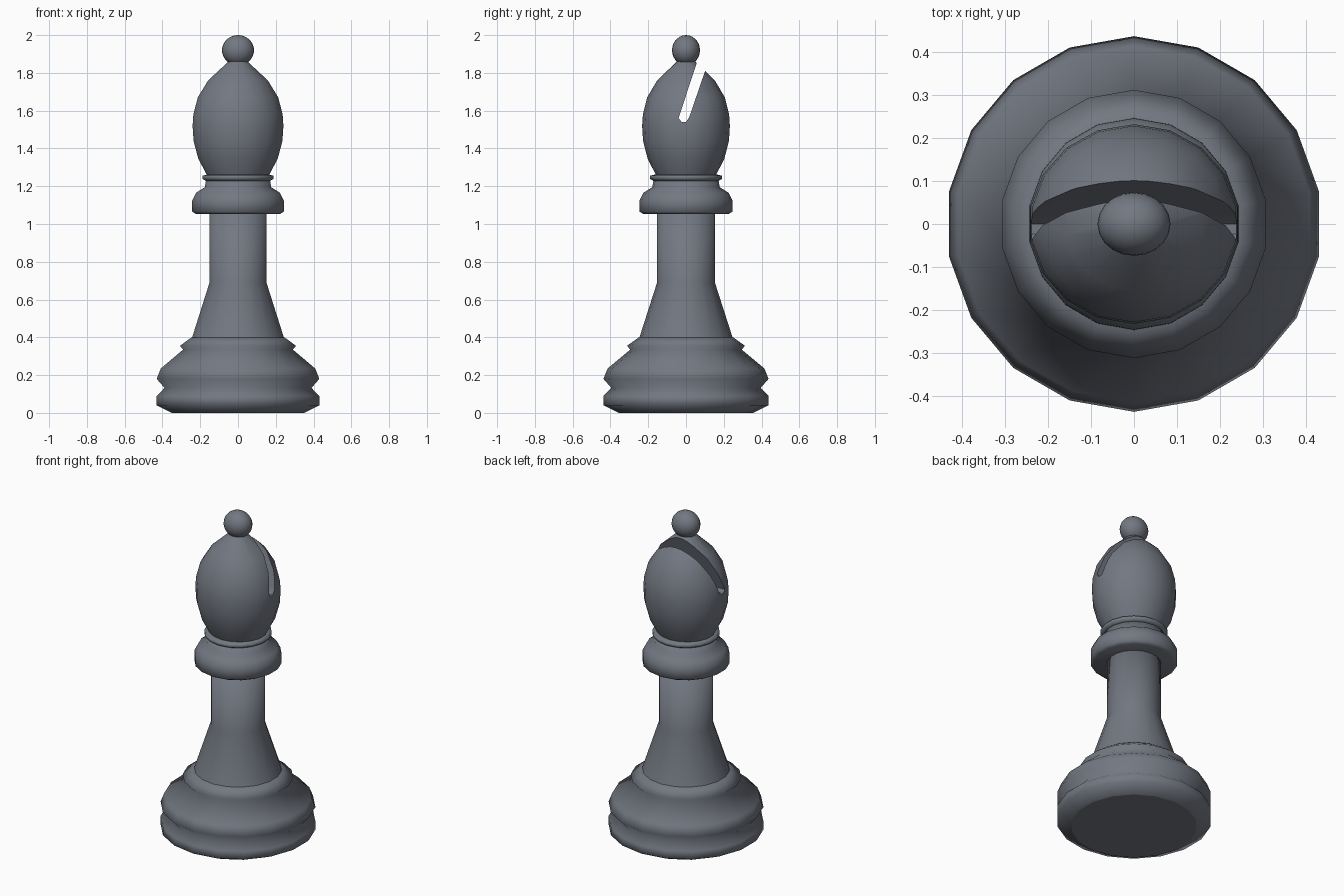
import bpy, bmesh, math

if "Cube" in bpy.data.objects:
    bpy.data.objects.remove(bpy.data.objects["Cube"])

SIDES = 18

# Dark slate colour
slate = bpy.data.materials.new("dark_slate")
slate.diffuse_color = (0.172, 0.188, 0.222, 1)
slate.use_nodes = True
slate.node_tree.nodes["Principled BSDF"].inputs["Base Color"].default_value = slate.diffuse_color


def finish(obj, angle):
    obj.data.materials.clear()
    obj.data.materials.append(slate)
    bpy.ops.object.select_all(action='DESELECT')
    obj.select_set(True)
    bpy.context.view_layer.objects.active = obj
    bpy.ops.object.shade_smooth_by_angle(angle=math.radians(angle))


def add_object(name, bm):
    bmesh.ops.recalc_face_normals(bm, faces=bm.faces[:])
    mesh = bpy.data.meshes.new(name)
    bm.to_mesh(mesh)
    bm.free()
    obj = bpy.data.objects.new(name, mesh)
    bpy.context.collection.objects.link(obj)
    return obj


def lathe(name, profile, sx=1.0, sy=1.0):
    """Turn (radius, height) points into a capped solid, one corner on +y."""
    bm = bmesh.new()
    rings = []
    for r, z in profile:
        ring = []
        for i in range(SIDES):
            a = math.pi / 2 + math.tau * i / SIDES
            ring.append(bm.verts.new((r * sx * math.cos(a), r * sy * math.sin(a), z)))
        rings.append(ring)
    for low, high in zip(rings, rings[1:]):
        for i in range(SIDES):
            j = (i + 1) % SIDES
            bm.faces.new((low[i], low[j], high[j], high[i]))
    bm.faces.new(rings[0][::-1])
    bm.faces.new(rings[-1])
    return add_object(name, bm)


# Stepped base, flared stem, collar
base = lathe("base", [(0.355, 0), (0.437, 0.04), (0.437, 0.09), (0.395, 0.132),
                      (0.437, 0.18), (0.415, 0.235), (0.295, 0.335), (0.312, 0.355),
                      (0.25, 0.40)])
stem = lathe("stem", [(0.248, 0.395), (0.153, 0.69), (0.153, 1.07)])
collar = lathe("collar", [(0.225, 1.053), (0.246, 1.065), (0.246, 1.125),
                          (0.226, 1.165), (0.178, 1.195), (0.172, 1.235)])
neck_ring = lathe("neck_ring", [(0.172, 1.228), (0.19, 1.238), (0.19, 1.256), (0.165, 1.262)])

# Mitre-shaped head
head = lathe("head", [(0.16, 1.255), (0.207, 1.345), (0.232, 1.44), (0.237, 1.52),
                      (0.233, 1.58), (0.21, 1.67), (0.156, 1.76), (0.05, 1.86)],
             1.03, 0.98)

# Slanted slot with a rounded floor, cut through along x
outline = [(0.093, 1.96), (-0.04, 1.56), (-0.023, 1.541), (0.0, 1.541),
           (0.017, 1.565), (0.15, 1.953)]
bm = bmesh.new()
face = bm.faces.new([bm.verts.new((-0.5, y, z)) for y, z in outline])
ext = bmesh.ops.extrude_face_region(bm, geom=[face])
bmesh.ops.translate(bm, vec=(1, 0, 0),
                    verts=[v for v in ext["geom"] if isinstance(v, bmesh.types.BMVert)])
cutter = add_object("slot_cutter", bm)
cutter.hide_render = True
mod = head.modifiers.new("slot", 'BOOLEAN')
mod.operation = 'DIFFERENCE'
mod.solver = 'EXACT'
mod.object = cutter
bpy.context.view_layer.objects.active = head
bpy.ops.object.modifier_apply(modifier=mod.name)
bpy.data.objects.remove(cutter)

# Ball finial
bpy.ops.mesh.primitive_uv_sphere_add(segments=20, ring_count=14, radius=1, location=(0, 0, 1.92))
ball = bpy.context.object
ball.name = "finial_ball"
ball.scale = (0.085, 0.074, 0.08)
bpy.ops.object.transform_apply(location=False, rotation=False, scale=True)

# The turned rings blend softly; the slot keeps its crisp edges
for part in (base, stem, collar, neck_ring, ball):
    finish(part, 100)
finish(head, 40)
# Flat underside of the base
for poly in base.data.polygons:
    if poly.normal.z < -0.99:
        poly.use_smooth = False
